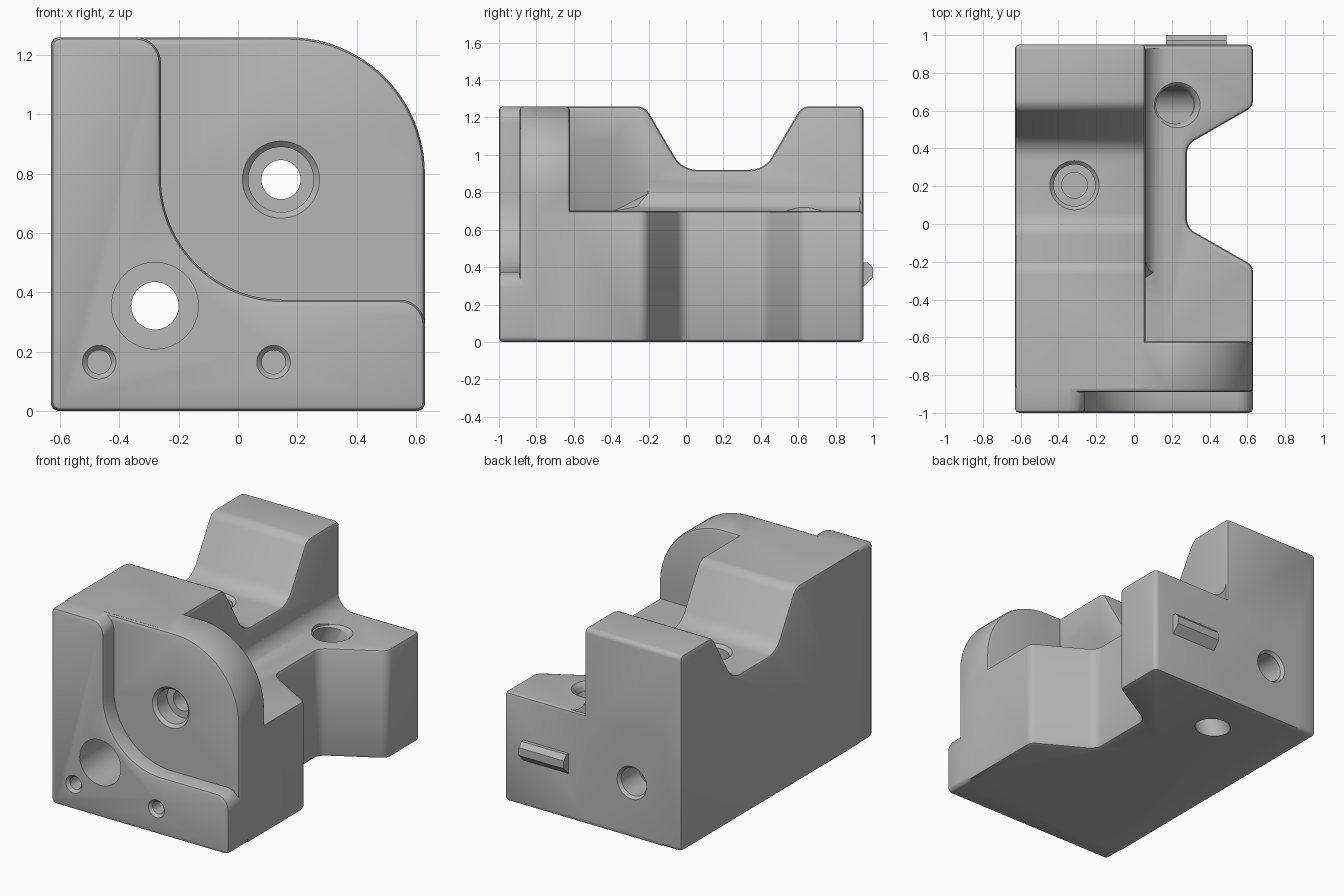
import bpy
import bmesh
import math
from mathutils import Vector

if "Cube" in bpy.data.objects:
    bpy.data.objects.remove(bpy.data.objects["Cube"])

grey = bpy.data.materials.new("plain grey")
grey.use_nodes = True
grey.diffuse_color = (0.47, 0.47, 0.47, 1)
grey.node_tree.nodes["Principled BSDF"].inputs["Base Color"].default_value = grey.diffuse_color

RIM = 0.022   # edge rounding
SOFT = 0.03   # small corner radius


def finish(name, bm):
    bmesh.ops.recalc_face_normals(bm, faces=bm.faces)
    mesh = bpy.data.meshes.new(name)
    bm.to_mesh(mesh)
    bm.free()
    mesh.materials.append(grey)
    obj = bpy.data.objects.new(name, mesh)
    bpy.context.collection.objects.link(obj)
    return obj


def rounded(corners):
    """Turn (u, v, radius) corners into an outline with arcs."""
    outline = []
    for i, (u, v, r) in enumerate(corners):
        p = Vector((u, v))
        if r == 0:
            outline.append(p)
            continue
        to_prev = (Vector(corners[i - 1][:2]) - p).normalized()
        to_next = (Vector(corners[(i + 1) % len(corners)][:2]) - p).normalized()
        half = to_prev.angle(to_next) / 2
        centre = p + (to_prev + to_next).normalized() * r / math.sin(half)
        start = p + to_prev * r / math.tan(half) - centre
        end = p + to_next * r / math.tan(half) - centre
        steps = 4 if r < 0.05 else 8 if r < 0.2 else 24
        sweep = start.angle_signed(end)
        for k in range(steps + 1):
            a = -sweep * k / steps
            outline.append(centre + Vector((
                start.x * math.cos(a) - start.y * math.sin(a),
                start.x * math.sin(a) + start.y * math.cos(a))))
    return outline


def prism(name, axis, low, high, corners, rim=0.0):
    """Extrude an outline along an axis and round both rims."""
    place = {"x": lambda p, t: (t, p.x, p.y),
             "y": lambda p, t: (p.x, t, p.y),
             "z": lambda p, t: (p.x, p.y, t)}[axis]
    outline = rounded(corners)
    bm = bmesh.new()
    ends = [[bm.verts.new(place(p, t)) for p in outline] for t in (low, high)]
    caps = [bm.faces.new(ring) for ring in ends]
    for i in range(len(outline)):
        bm.faces.new((ends[0][i - 1], ends[0][i], ends[1][i], ends[1][i - 1]))
    bmesh.ops.recalc_face_normals(bm, faces=bm.faces)
    if rim:
        edges = [e for cap in caps for e in cap.edges]
        bmesh.ops.bevel(bm, geom=edges, offset=rim, segments=2, profile=0.5,
                        affect='EDGES', clamp_overlap=False)
    return finish(name, bm)


def drill(start, direction, profile, sides=48):
    """Turned cutter from (depth, radius) pairs."""
    turn = Vector((0, 0, 1)).rotation_difference(Vector(direction))
    bm = bmesh.new()
    rings = []
    for depth, radius in profile:
        rings.append([bm.verts.new(Vector(start) + turn @ Vector((
            radius * math.cos(math.tau * k / sides),
            radius * math.sin(math.tau * k / sides), depth))) for k in range(sides)])
    for a, b in zip(rings, rings[1:]):
        for k in range(sides):
            bm.faces.new((a[k - 1], a[k], b[k], b[k - 1]))
    bm.faces.new(rings[0])
    bm.faces.new(rings[-1])
    return finish("drill_cutter", bm)


def combine(target, tool, operation):
    mod = target.modifiers.new("combine", 'BOOLEAN')
    mod.operation = operation
    mod.solver = 'EXACT'
    mod.object = tool
    tool.hide_render = True
    graph = bpy.context.evaluated_depsgraph_get()
    result = bpy.data.meshes.new_from_object(target.evaluated_get(graph))
    target.modifiers.clear()
    target.data = result
    bpy.data.objects.remove(tool)


# Tall block with the saddle in its top
body = prism("body", "x", -0.63, 0.06, [
    (-0.87, 0, 0), (0.95, 0, SOFT), (0.95, 1.26, SOFT), (0.62, 1.26, 0.08),
    (0.42, 0.92, 0.14), (-0.02, 0.92, 0.14), (-0.22, 1.26, 0.08), (-0.87, 1.26, 0)], RIM)

# Low block with the waist on its side
low_block = prism("low_block", "z", 0, 0.70, [
    (-0.5, -0.8, 0), (0.63, -0.8, 0), (0.63, -0.22, 0.06), (0.28, -0.02, 0.08),
    (0.28, 0.42, 0.08), (0.63, 0.62, 0.06), (0.63, 0.95, SOFT), (-0.5, 0.95, 0)], RIM)

# Hollow fillet between the two blocks
fillet = prism("fillet", "y", -0.7, 0.93, [
    (0.0, 0.6, 0), (0.19, 0.6, 0), (0.19, 0.698, 0), (0.06, 0.7, 0.12),
    (0.058, 0.84, 0), (0.0, 0.84, 0)])

# Front slab with the big round corner
slab = prism("slab", "y", -0.89, -0.62, [
    (-0.4, 0, 0), (0.63, 0, SOFT), (0.63, 1.26, 0.46), (-0.4, 1.26, 0)], RIM)

# Raised front plate with the sweeping edge
plate = prism("plate", "y", -1.0, -0.8, [
    (-0.63, 0, SOFT), (0.63, 0, SOFT), (0.63, 0.375, 0.085), (-0.26, 0.375, 0.41),
    (-0.26, 1.26, 0.085), (-0.63, 1.26, SOFT)], RIM)

for part in (low_block, fillet, slab, plate):
    combine(body, part, 'UNION')

# Pocket behind the slab, tapering to a point
bm = bmesh.new()
for y, section in ((-0.619, ((0.07, 1.1), (-0.08, 0.702), (0.45, 0.702), (0.45, 1.1))),
                   (-0.38, ((0.07, 1.1), (-0.08, 0.702), (0.45, 0.702), (0.45, 1.1))),
                   (-0.19, ((0.07, 0.87), (0.07, 0.8), (0.2, 0.74), (0.2, 0.87)))):
    for x, z in section:
        bm.verts.new((x, y, z))
bmesh.ops.convex_hull(bm, input=bm.verts)
combine(body, finish("pocket_cutter", bm), 'DIFFERENCE')

# Drilled holes
back, front, down = (0, 1, 0), (0, -1, 0), (0, 0, -1)
slant = Vector((-0.32, 0, -0.70)).normalized()
holes = [
    ((-0.28, -1, 0.355), back, [(-0.05, 0.146), (0.4, 0.146), (0.4, 0.08), (2.1, 0.08)]),
    ((-0.28, 0.95, 0.355), front, [(-0.02, 0.12), (0.02, 0.09), (0.2, 0.09)]),
    ((0.145, -0.89, 0.78), back,
     [(-0.02, 0.15), (0.02, 0.11), (0.12, 0.11), (0.12, 0.066), (0.4, 0.066)]),
    ((-0.315, 0.205, 0.92), down,
     [(-0.02, 0.15), (0.02, 0.11), (0.14, 0.11), (0.14, 0.068), (0.3, 0.068)]),
    ((0.23, 0.63, 0.70), slant, [(-0.15, 0.1), (1.0, 0.1)]),
    ((0.23, 0.63, 0.70), down, [(-0.08, 0.12), (0, 0.12), (0.02, 0.1), (0.05, 0.09)]),
]
for x in (-0.468, 0.12):
    holes.append(((x, -1, 0.165), back, [(-0.02, 0.075), (0.018, 0.04), (0.15, 0.04)]))
for hole in holes:
    combine(body, drill(*hole), 'DIFFERENCE')

# Key tab on the back
tab = prism("key_tab", "x", 0.17, 0.49, [
    (0.93, 0.425, 0), (0.972, 0.425, 0), (1.0, 0.395, 0), (1.0, 0.345, 0),
    (0.945, 0.29, 0), (0.93, 0.29, 0)])

for obj in (body, tab):
    bpy.ops.object.select_all(action='DESELECT')
    obj.select_set(True)
    bpy.context.view_layer.objects.active = obj
    bpy.ops.object.shade_smooth_by_angle(angle=math.radians(32))
